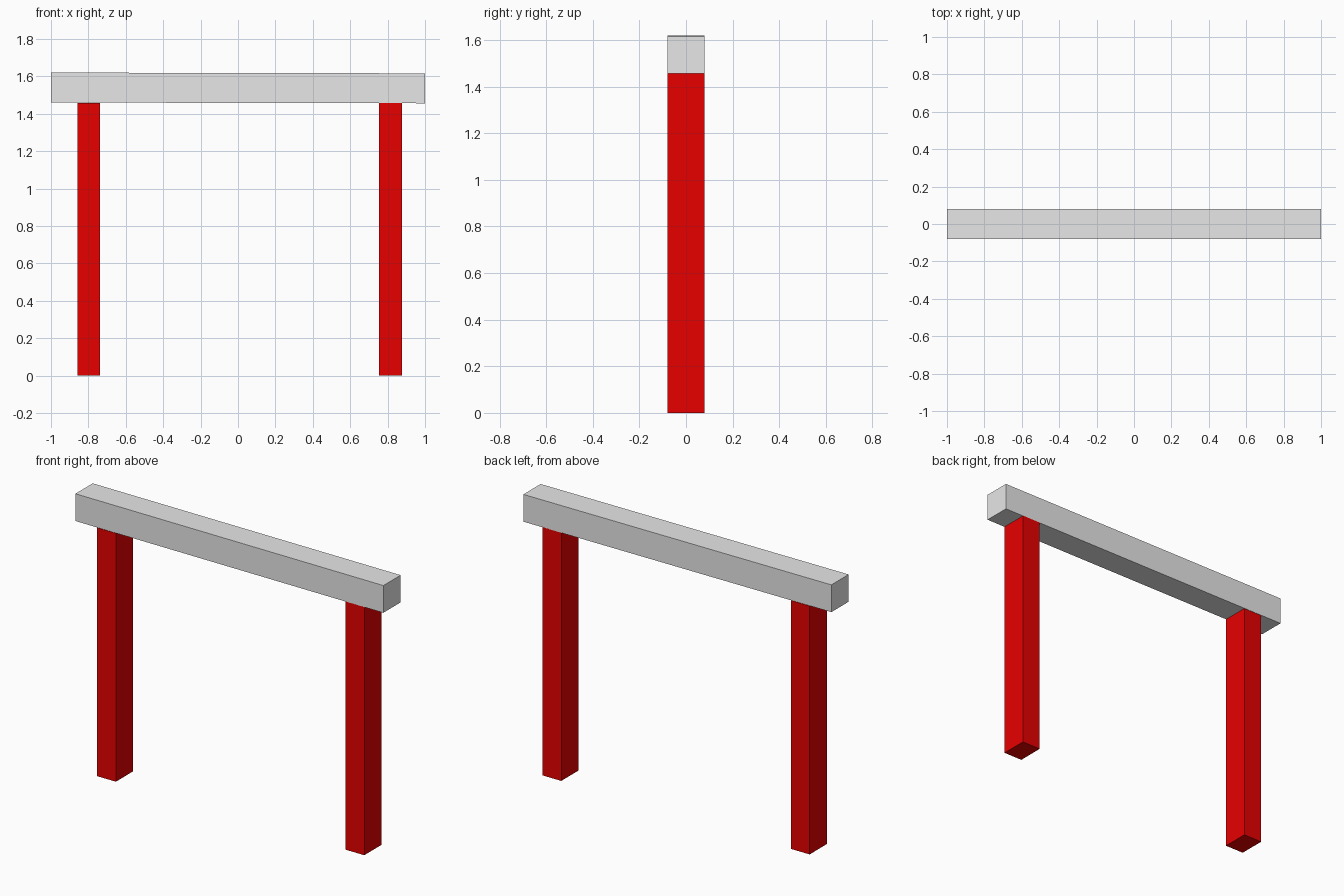
import bpy
import math

if "Cube" in bpy.data.objects:
    bpy.data.objects.remove(bpy.data.objects["Cube"])


def material(name, rgb):
    mat = bpy.data.materials.new(name)
    mat.diffuse_color = (*rgb, 1.0)
    mat.use_nodes = True
    mat.node_tree.nodes["Principled BSDF"].inputs["Base Color"].default_value = mat.diffuse_color
    return mat


def box(name, centre, size, mat, tilt=0.0):
    """Axis-aligned box, optionally tilted about y."""
    bpy.ops.mesh.primitive_cube_add(size=1, location=centre)
    ob = bpy.context.object
    ob.name = name
    ob.scale = size
    ob.rotation_euler.y = tilt
    ob.data.materials.append(mat)
    return ob


red = material("red paint", (0.8, 0.0, 0.0))
grey = material("light grey", (0.8, 0.8, 0.8))

# Two upright posts, reaching the underside of the beam
for name, x in (("left_post", -0.798), ("right_post", 0.815)):
    box(name, (x, 0, 0.729), (0.122, 0.16, 1.458), red)

# Beam across the top, sagging very slightly to the right
box("top_beam", (0, 0, 1.538), (2.0, 0.16, 0.16), grey, math.atan(0.004 / 2))
